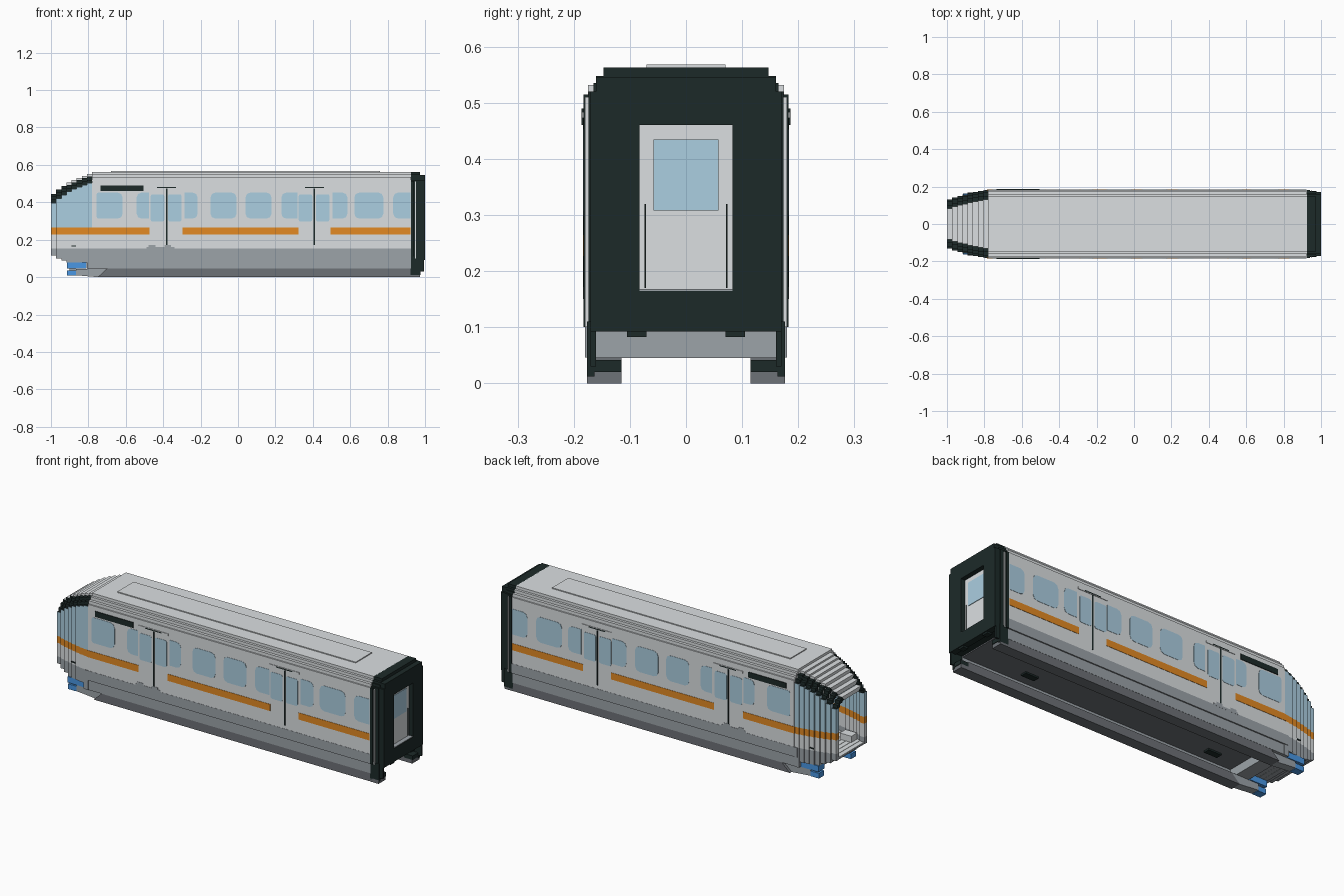
import bpy
import bmesh

if "Cube" in bpy.data.objects:
    bpy.data.objects.remove(bpy.data.objects["Cube"])

# ---- flat colours ----
def mat(name, c):
    m = bpy.data.materials.new(name)
    m.diffuse_color = (*c, 1)
    m.use_nodes = True
    m.node_tree.nodes["Principled BSDF"].inputs["Base Color"].default_value = m.diffuse_color
    return m

LIGHT, GLASS, ORANGE, DARK, MID, UNDER, BLUE = range(7)
MATS = [mat("light_grey", (.71, .74, .755)), mat("window_blue", (.41, .62, .75)),
        mat("stripe_orange", (.77, .255, .017)), mat("near_black", (.012, .023, .022)),
        mat("mid_grey", (.335, .368, .395)), mat("dark_grey", (.155, .168, .185)),
        mat("coupler_blue", (.068, .31, .77))]

# ---- helpers ----
def mesh(name, verts, faces, mats):
    me = bpy.data.meshes.new(name)
    me.from_pydata(verts, [], faces)
    used = sorted(set(mats))
    for u in used:
        me.materials.append(MATS[u])
    for p, m in zip(me.polygons, mats):
        p.material_index = used.index(m)
    ob = bpy.data.objects.new(name, me)
    bpy.context.collection.objects.link(ob)
    bm = bmesh.new()
    bm.from_mesh(me)
    bmesh.ops.recalc_face_normals(bm, faces=bm.faces)
    bm.to_mesh(me)
    bm.free()
    return ob

def prism(name, pts, a, b, axis, m):
    """Extrude a 2D outline: axis 'x' takes (y, z), axis 'y' takes (x, z)."""
    n = len(pts)
    put = (lambda p, d: (d, *p)) if axis == 'x' else (lambda p, d: (p[0], d, p[1]))
    verts = [put(p, a) for p in pts] + [put(p, b) for p in pts]
    faces = [tuple(range(n)), tuple(range(n, 2 * n))]
    faces += [(i, (i + 1) % n, n + (i + 1) % n, n + i) for i in range(n)]
    return mesh(name, verts, faces, [m] * len(faces))

def box(name, x, y, z, m):
    return prism(name, [(x[0], z[0]), (x[1], z[0]), (x[1], z[1]), (x[0], z[1])], *y, 'y', m)

def both(name, x, y, z, m):
    for s, side in ((-1, "front"), (1, "back")):
        box(f"{name}_{side}", x, (s * y[0], s * y[1]), z, m)

def shell(name, half, mats, x0, x1, th):
    """Open-bottomed shell from a half profile; mats has one colour per segment."""
    outer = half + [(-y, z) for y, z in reversed(half)]
    seg = mats + [LIGHT] + mats[::-1]
    top = half[-1][1]
    inner = [((1 if y > 0 else -1) * (abs(y) - th), min(z, top - th)) for y, z in outer]
    n = len(outer)
    verts = [(x, *p) for loop in (outer, inner) for x in (x0, x1) for p in loop]
    faces, fm = [], []
    for i in range(n - 1):
        a, b, c, d = i, n + i, 2 * n + i, 3 * n + i
        faces += [(a, a + 1, b + 1, b), (c, c + 1, d + 1, d), (a, a + 1, c + 1, c), (b, b + 1, d + 1, d)]
        fm += [seg[i]] * 4
    return mesh(name, verts, faces, fm)

def window(name, x0, x1, z0, z1, rl, rr):
    """Side window plate with separate left and right corner radii."""
    pts = []
    for cx, cz, sx, sz, r in ((x0, z0, 1, 1, rl), (x1, z0, -1, 1, rr), (x1, z1, -1, -1, rr), (x0, z1, 1, -1, rl)):
        arc = [(cx, cz)] if r == 0 else [(cx + sx * r * a, cz + sz * r * b)
                                         for a, b in ((0, 1), (.29, .29), (1, 0))]
        pts += arc if sx * sz > 0 else arc[::-1]
    for s, side in ((-1, "front"), (1, "back")):
        prism(f"{name}_{side}", pts, s * .180, s * .1835, 'y', GLASS)

# ---- main body with stepped roof edge ----
shell("body_shell", [(.182, .15), (.182, .515), (.175, .515), (.175, .532), (.16, .532),
                     (.16, .548), (.147, .548), (.147, .563)], [LIGHT] * 7, -.78, .925, .02)
box("roof_panel", (-.68, .76), (-.07, .07), (.56, .568), LIGHT)
both("lower_body", (-.80, .925), (.15, .183), (.10, .153), MID)
both("sill", (-.80, .925), (.161, .176), (.045, .10), MID)
box("underfloor", (-.80, .925), (-.165, .165), (.092, .104), UNDER)
box("front_crossbar", (-.80, -.73), (-.162, .162), (.045, .093), MID)

# ---- side skirts ----
for s, side in ((-1, "front"), (1, "back")):
    prism(f"skirt_{side}", [(-.75, 0), (.925, 0), (.925, .046), (-.70, .046)], s * .115, s * .175, 'y', UNDER)
    prism(f"skirt_nose_{side}", [(-.865, .01), (-.75, 0), (-.70, .046), (-.865, .044)],
          s * .115, s * .160, 'y', MID)
for x in (.57, -.56):
    both("underfloor_lug", (x - .04, x + .04), (.07, .105), (.083, .093), DARK)

# ---- nose built from shrinking slices ----
W = [.132, .143, .151, .158, .165, .171, .176, .180]
TOP = [.445, .468, .488, .505, .519, .531, .541, .550]
BOT = [.115, .10, .09, .077, .077, .077, .077, .046]
STEP = .22 / 8
for i, (w, t, b) in enumerate(zip(W, TOP, BOT)):
    x0, x1 = -1 + i * STEP, -1 + (i + 1) * STEP
    half = [(w, b), (w, .153), (w, .227), (w, .264), (w, t - .048), (w - .012, t - .048),
            (w - .012, t - .03), (w - .03, t - .03), (w - .03, t - .012),
            (w - .05, t - .012), (w - .05, t)]
    riser = LIGHT if i > 2 else DARK
    shell(f"nose_slice_{i + 1}", half, [MID, LIGHT, ORANGE, GLASS] + [DARK] * 5 + [riser], x0, x1, .022)
    box(f"nose_base_{i + 1}", (x0 + .001, x1), (.005 - w, w - .005), (b, .122), MID)
    box(f"nose_floor_{i + 1}", (x0 + .002, x1), (.02 - w, w - .02), (.12, .126), LIGHT)
both("cab_console", (-.95, -.88), (.07, .12), (.12, .16), LIGHT)
both("nose_marker", (-.89, -.865), (.15, .169), (.163, .169), DARK)

# ---- blue coupler blocks ----
both("upper_blue_block", (-.915, -.81), (.11, .164), (.045, .0775), BLUE)
both("lower_blue_block", (-.915, -.865), (.117, .160), (.008, .036), BLUE)
both("block_hanger", (-.90, -.87), (.125, .150), (.035, .046), MID)

# ---- windows ----
R = .026
for x0, x1, rl, rr in ((-.756, -.617, .01, R), (-.542, -.476, R, 0), (-.285, -.216, 0, R),
                       (-.147, -.008, R, R), (.04, .179, R, R), (.232, .318, R, 0),
                       (.505, .585, 0, R), (.622, .777, R, R), (.83, .923, R, 0)):
    window("side_window", x0, x1, .313, .452, rl, rr)

# ---- doors ----
for x in (-.382, .409):
    window("door_window_left", x - .085, x - .012, .297, .443, .01, .01)
    window("door_window_right", x + .008, x + .08, .297, .443, .01, .01)
    both("door_seam", (x - .004, x + .004), (.18, .1835), (.172, .48), DARK)
    both("door_rail", (x - .09, x + .09), (.18, .185), (.473, .484), LIGHT)
    both("door_rail_line", (x - .05, x + .05), (.18, .1857), (.476, .481), DARK)
both("door_step", (-.49, -.34), (.18, .1835), (.15, .162), MID)
for x in (-.46, -.375):
    both("door_step_tab", (x - .018, x + .018), (.18, .1835), (.16, .173), MID)

# ---- stripes and destination signs ----
for x0, x1 in ((-.785, -.473), (-.297, .323), (.494, .923)):
    both("orange_stripe", (x0, x1), (.18, .1838), (.227, .264), ORANGE)
both("dark_sign", (-.735, -.505), (.18, .186), (.46, .49), DARK)

# ---- rear gangway collar, legs and end frame ----
collar = [(.174, .098), (.174, .52), (.165, .52), (.165, .535), (.16, .535), (.16, .548),
          (.147, .548), (.147, .563)]
prism("gangway_collar", collar + [(-y, z) for y, z in reversed(collar)], .922, .972, 'x', DARK)
both("collar_trim", (.946, .952), (.17, .180), (.10, .51), LIGHT)
both("collar_edge", (.925, .940), (.17, .1825), (.10, .515), DARK)
both("gangway_leg", (.922, .975), (.163, .176), (.012, .11), DARK)
both("gangway_foot", (.922, .975), (.115, .176), (.02, .042), DARK)
both("gangway_foot_pad", (.922, .972), (.115, .176), (0, .02), UNDER)
both("end_leg", (.975, .995), (.160, .170), (.03, .10), DARK)
for s, side in ((-1, "front"), (1, "back")):
    prism(f"end_frame_{side}", [(s * y, z) for y, z in ((.083, .092), (.170, .092), (.170, .52),
          (.160, .52), (.160, .546), (.083, .546))], .966, 1, 'x', DARK)
box("end_frame_top", (.966, 1), (-.083, .083), (.46, .546), DARK)
box("end_frame_bottom", (.966, 1), (-.083, .083), (.092, .165), DARK)
both("end_frame_lug", (.966, .995), (.07, .105), (.083, .093), DARK)

# ---- end door ----
box("end_door", (.96, .974), (-.083, .083), (.165, .46), LIGHT)
box("end_door_window", (.97, .977), (-.058, .058), (.308, .435), GLASS)
both("end_door_edge", (.97, .977), (.071, .074), (.17, .32), DARK)
box("end_door_sill", (.968, .998), (-.083, .083), (.163, .168), MID)
